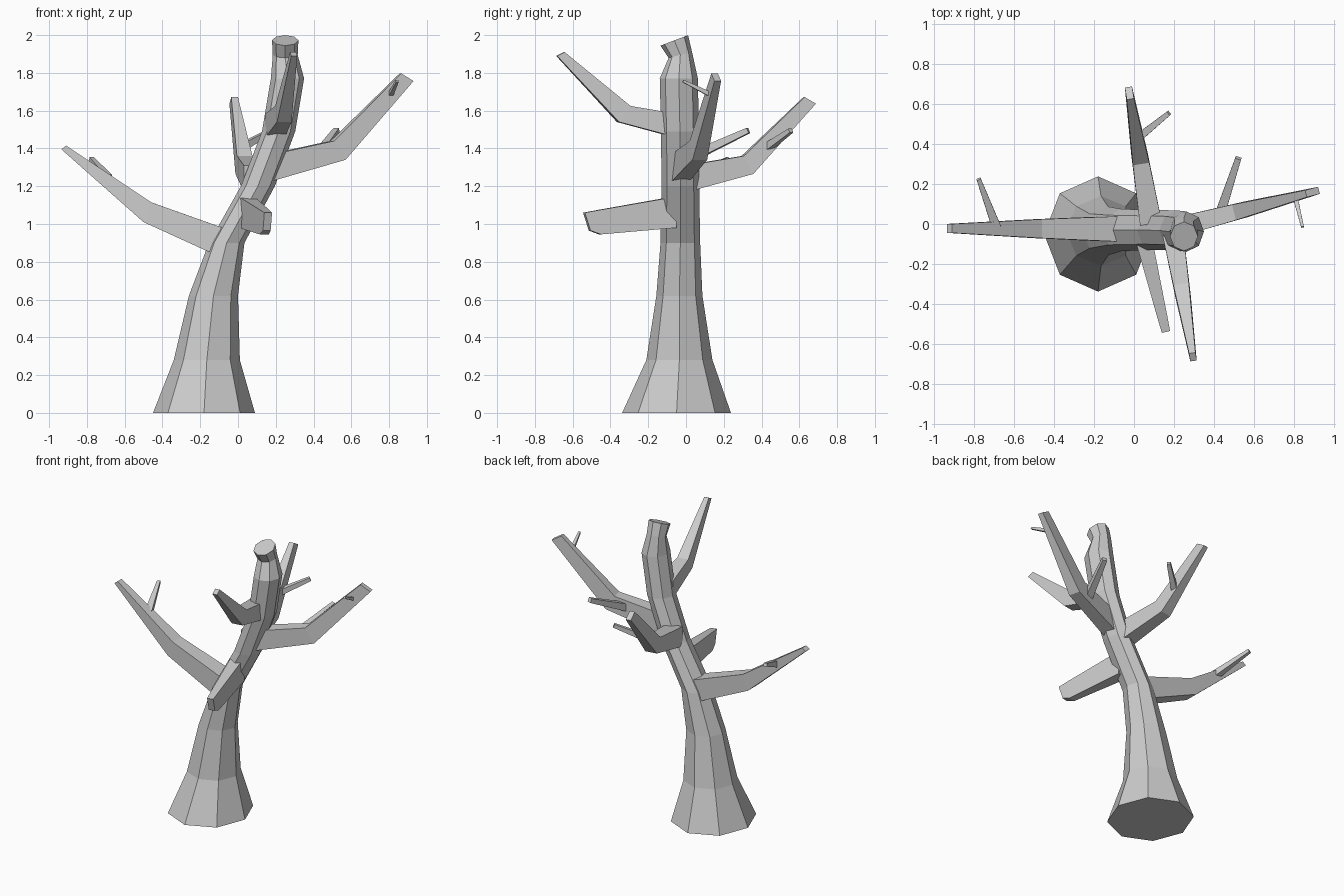
import bpy
from math import sin, cos, pi
from mathutils import Vector


def loft(name, rings):
    """Skin a list of equal-sized vertex rings and cap both ends."""
    n = len(rings[0])
    verts = [tuple(v) for ring in rings for v in ring]
    faces = [list(range(n))[::-1], [len(verts) - n + i for i in range(n)]]
    for k in range(len(rings) - 1):
        for i in range(n):
            j = (i + 1) % n
            faces.append([k * n + i, k * n + j, (k + 1) * n + j, (k + 1) * n + i])
    mesh = bpy.data.meshes.new(name)
    mesh.from_pydata(verts, [], faces)
    mesh.update()
    ob = bpy.data.objects.new(name, mesh)
    bpy.context.collection.objects.link(ob)
    return ob


def octagon(x, y, z, rx, ry, slope=0.0):
    """Eight-sided ring; slope raises it towards the back."""
    angles = [i * pi / 4 for i in range(8)]
    return [Vector((x + rx * cos(a), y + ry * sin(a), z + slope * ry * sin(a)))
            for a in angles]


def branch(name, p0, p1, axis, sections):
    """Box branch in the vertical plane through p0-p1.
    Sections: top (u, z), bottom (u, z), width; u is the x or y coordinate."""
    p0, p1 = Vector(p0), Vector(p1)
    d = p1 - p0
    side = Vector((-d.y, d.x)).normalized()
    rings = []
    for ut, zt, ub, zb, w in sections:
        t = p0 + d * (ut - p0[axis]) / d[axis]
        b = p0 + d * (ub - p0[axis]) / d[axis]
        s = side * w / 2
        rings.append([(*(b + s), zb), (*(b - s), zb), (*(t - s), zt), (*(t + s), zt)])
    return loft(name, rings)


def twig(name, a, b, w0, w1):
    """Straight tapered four-sided twig."""
    a, b = Vector(a), Vector(b)
    d = (b - a).normalized()
    s = d.cross(Vector((0, 0, 1))).normalized()
    u = s.cross(d)
    return loft(name, [[p - s * w - u * w, p + s * w - u * w,
                        p + s * w + u * w, p - s * w + u * w]
                       for p, w in ((a, w0 / 2), (b, w1 / 2))])


# Leaning trunk with flared foot and slanted broken top
loft("trunk", [octagon(*r) for r in (
    (-0.18, -0.05, 0.00, 0.27, 0.288),
    (-0.165, -0.035, 0.28, 0.175, 0.175),
    (-0.13, -0.035, 0.62, 0.13, 0.122),
    (-0.06, -0.03, 0.90, 0.094, 0.105),
    (0.105, -0.03, 1.20, 0.09, 0.10),
    (0.215, -0.032, 1.49, 0.088, 0.10),
    (0.262, -0.038, 1.77, 0.088, 0.101),
    (0.25, -0.03, 1.895, 0.066, 0.062, 0.25),
    (0.25, -0.062, 1.972, 0.07, 0.073, 0.38),
)])

# Main branches
branch("left_branch", (-0.03, -0.025), (-0.92, -0.022), 0, [
    (-0.03, 0.962, -0.09, 0.823, 0.13),
    (-0.46, 1.115, -0.50, 1.01, 0.095),
    (-0.91, 1.415, -0.935, 1.395, 0.045)])
branch("right_branch", (0.2, -0.02), (0.92, 0.167), 0, [
    (0.20, 1.375, 0.15, 1.222, 0.10),
    (0.50, 1.44, 0.56, 1.34, 0.08),
    (0.86, 1.797, 0.925, 1.757, 0.036)])
branch("back_branch", (0.085, 0.0), (-0.027, 0.68), 1, [
    (0.0, 1.31, 0.0, 1.17, 0.11),
    (0.30, 1.36, 0.35, 1.265, 0.083),
    (0.625, 1.672, 0.685, 1.637, 0.036)])
branch("upper_front_branch", (0.195, -0.05), (0.297, -0.68), 1, [
    (-0.05, 1.582, -0.05, 1.457, 0.105),
    (-0.30, 1.625, -0.36, 1.54, 0.078),
    (-0.645, 1.91, -0.685, 1.89, 0.032)])
branch("lower_front_stub", (0.045, -0.06), (0.155, -0.52), 1, [
    (-0.06, 1.145, -0.06, 0.98, 0.085),
    (-0.47, 1.073, -0.455, 0.945, 0.05),
    (-0.54, 1.06, -0.51, 0.965, 0.042)])

# Small twigs
twig("left_twig", (-0.69, -0.01, 1.24), (-0.777, 0.225, 1.345), 0.045, 0.022)
twig("right_twig_back", (0.43, 0.05, 1.365), (0.522, 0.33, 1.495), 0.05, 0.03)
twig("right_twig_front", (0.805, 0.14, 1.68), (0.843, -0.015, 1.757), 0.025, 0.014)
twig("back_twig", (0.02, 0.43, 1.405), (0.175, 0.555, 1.495), 0.04, 0.024)
